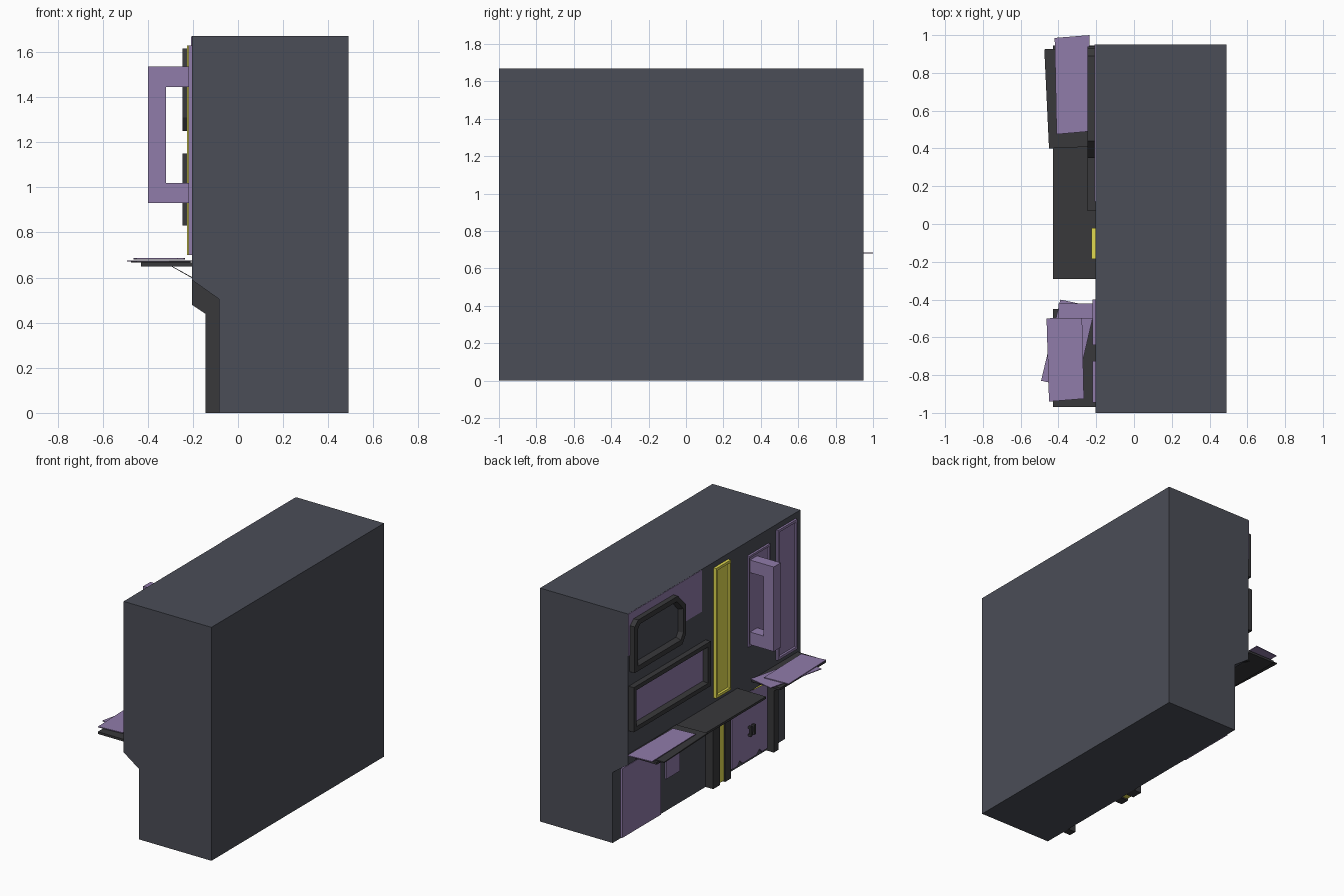
import bpy, bmesh
from mathutils import Vector

if "Cube" in bpy.data.objects:
    bpy.data.objects.remove(bpy.data.objects["Cube"])


def mat(name, c):
    m = bpy.data.materials.new(name)
    m.diffuse_color = (*c, 1)
    m.use_nodes = True
    m.node_tree.nodes["Principled BSDF"].inputs["Base Color"].default_value = m.diffuse_color
    return m


WALL = mat("wall_grey", (0.07, 0.075, 0.095))
DARK = mat("trim_dark", (0.04, 0.04, 0.043))
PURPLE = mat("panel_purple", (0.28, 0.2, 0.4))
YELLOW = mat("strip_yellow", (0.75, 0.7, 0.08))


def prism(name, pts, vec, m):
    """Extrude a flat 3D outline along vec."""
    bm = bmesh.new()
    f = bm.faces.new([bm.verts.new(p) for p in pts])
    ext = bmesh.ops.extrude_face_region(bm, geom=[f])
    vs = [e for e in ext["geom"] if isinstance(e, bmesh.types.BMVert)]
    bmesh.ops.translate(bm, verts=vs, vec=Vector(vec))
    bmesh.ops.recalc_face_normals(bm, faces=bm.faces)
    me = bpy.data.meshes.new(name)
    bm.to_mesh(me)
    bm.free()
    me.materials.append(m)
    ob = bpy.data.objects.new(name, me)
    bpy.context.collection.objects.link(ob)
    return ob


def box(name, x, y, z, m):
    pts = [(x[0], y[0], z[0]), (x[1], y[0], z[0]), (x[1], y[1], z[0]), (x[0], y[1], z[0])]
    return prism(name, pts, (0, 0, z[1] - z[0]), m)


def profile(name, xz, y, m):
    return prism(name, [(a, y[0], b) for a, b in xz], (0, y[1] - y[0], 0), m)


def sheet(name, xy, z, t, m):
    return prism(name, [(a, b, z) for a, b in xy], (0, 0, t), m)


def frame(name, outer, inner, x0, x1, m):
    """Raised ring with a bevelled lip between two matching (y, z) outlines."""
    bm = bmesh.new()
    loops = []
    for x, out in ((x0, outer), (x1, outer), (x1, None), (x0, inner)):
        if out is None:
            out = [(a + (c - a) * .6, b + (d - b) * .6) for (a, b), (c, d) in zip(outer, inner)]
        loops.append([bm.verts.new((x, a, b)) for a, b in out])
    n = len(outer)
    for k in range(4):
        A, B = loops[k], loops[(k + 1) % 4]
        for i in range(n):
            j = (i + 1) % n
            bm.faces.new((A[i], A[j], B[j], B[i]))
    bmesh.ops.recalc_face_normals(bm, faces=bm.faces)
    me = bpy.data.meshes.new(name)
    bm.to_mesh(me)
    bm.free()
    me.materials.append(m)
    ob = bpy.data.objects.new(name, me)
    bpy.context.collection.objects.link(ob)


def rect(y0, y1, z0, z1):
    return [(y0, z0), (y1, z0), (y1, z1), (y0, z1)]


# Main wall block with the undercut lower front
profile("wall_block", [(.49, 0), (.49, 1.67), (-.205, 1.67), (-.205, .59), (-.085, .505), (-.085, 0)],
        (-1, .95), WALL)

# Upper wall panels
box("upper_panel", (-.209, -.2), (.12, .949), (1.37, 1.669), PURPLE)
frame("screen_frame",
      [(.39, 1.25), (.93, 1.25), (.93, 1.58), (.89, 1.615), (.44, 1.615), (.35, 1.52), (.35, 1.31)],
      [(.42, 1.31), (.87, 1.31), (.87, 1.53), (.85, 1.555), (.46, 1.555), (.40, 1.49), (.40, 1.34)],
      -.2, -.245, DARK)
prism("screen", [(-.213, y, z) for y, z in
      [(.41, 1.30), (.88, 1.30), (.88, 1.56), (.45, 1.56), (.39, 1.49), (.39, 1.33)]], (.01, 0, 0), WALL)
frame("window_frame", rect(.07, .94, .83, 1.15), rect(.12, .89, .88, 1.10), -.2, -.245, DARK)
box("window_panel", (-.215, -.2), (.115, .895), (.875, 1.105), PURPLE)

# Yellow light strip
box("light_strip", (-.215, -.2), (-.185, -.02), (.70, 1.63), YELLOW)
frame("light_strip_rim", rect(-.185, -.02, .70, 1.63), rect(-.165, -.04, .73, 1.60), -.2, -.226, YELLOW)

# Grab handle on its plate
box("handle_plate", (-.213, -.2), (-.64, -.40), (.92, 1.57), PURPLE)
frame("handle_plate_rim", rect(-.64, -.40, .92, 1.57), rect(-.62, -.42, .945, 1.545), -.2, -.22, PURPLE)
profile("grab_handle", [(-.205, .93), (-.4, .93), (-.4, 1.535), (-.205, 1.535), (-.205, 1.445),
                        (-.32, 1.445), (-.32, 1.02), (-.205, 1.02)], (-.5, -.42), PURPLE)

# Tall side panel
box("side_panel", (-.211, -.2), (-.945, -.725), (.70, 1.63), PURPLE)
frame("side_panel_rim", rect(-.945, -.725, .70, 1.63), rect(-.92, -.75, .73, 1.60), -.2, -.22, PURPLE)

# Shelves with thin braces below
for i, y in enumerate([(-.29, .945), (-.97, -.45)]):
    box(f"shelf_{i}", (-.43, -.2), y, (.65, .666), DARK)
    profile(f"shelf_brace_{i}", [(-.30, .652), (-.295, .652), (-.2, .60), (-.205, .598)],
            (y[0] + .08, y[1] - .08), DARK)

# Loose sheets lying on the shelves
sheet("tray", [(-.45, .40), (-.21, .41), (-.23, .935), (-.475, .925)], .666, .008, DARK)
sheet("left_sheet", [(-.41, .475), (-.24, .49), (-.235, 1.0), (-.42, .985)], .68, .006, PURPLE)
sheet("right_sheet_low", [(-.39, -.40), (-.205, -.44), (-.305, -.87), (-.492, -.83)], .671, .005, PURPLE)
sheet("right_sheet_top", [(-.463, -.50), (-.275, -.49), (-.265, -.925), (-.45, -.94)], .68, .006, PURPLE)

# Lower pillars
for i, y in enumerate([(-.18, -.10), (-.30, -.235), (-.84, -.785)]):
    profile(f"pillar_{i}", [(-.08, 0), (-.145, 0), (-.145, .44), (-.205, .48), (-.205, .59), (-.08, .505)],
            y, DARK)
box("pillar_light", (-.138, -.08), (-.235, -.18), (.01, .43), YELLOW)

# Lower doors and fittings
box("left_door", (-.098, -.08), (.42, .86), (.005, .50), PURPLE)
box("small_panel", (-.098, -.08), (.21, .36), (.235, .40), PURPLE)
prism("right_door", [(-.098, y, z) for y, z in
      [(-.78, .5), (-.38, .5), (-.38, .02), (-.44, .02), (-.47, .05), (-.50, .02),
       (-.66, .02), (-.69, .05), (-.72, .02), (-.78, .02)]], (.018, 0, 0), PURPLE)
for i, y in enumerate((-.57, -.61)):
    profile(f"door_pull_{i}", [(-.095, .19), (-.12, .19), (-.12, .26), (-.095, .26),
                               (-.095, .245), (-.11, .245), (-.11, .205), (-.095, .205)], (y - .008, y + .008), DARK)

# Small light on the sloped underside
profile("slope_light", [(-.19, .58), (-.10, .516), (-.107, .506), (-.197, .57)], (-.68, -.60), YELLOW)
